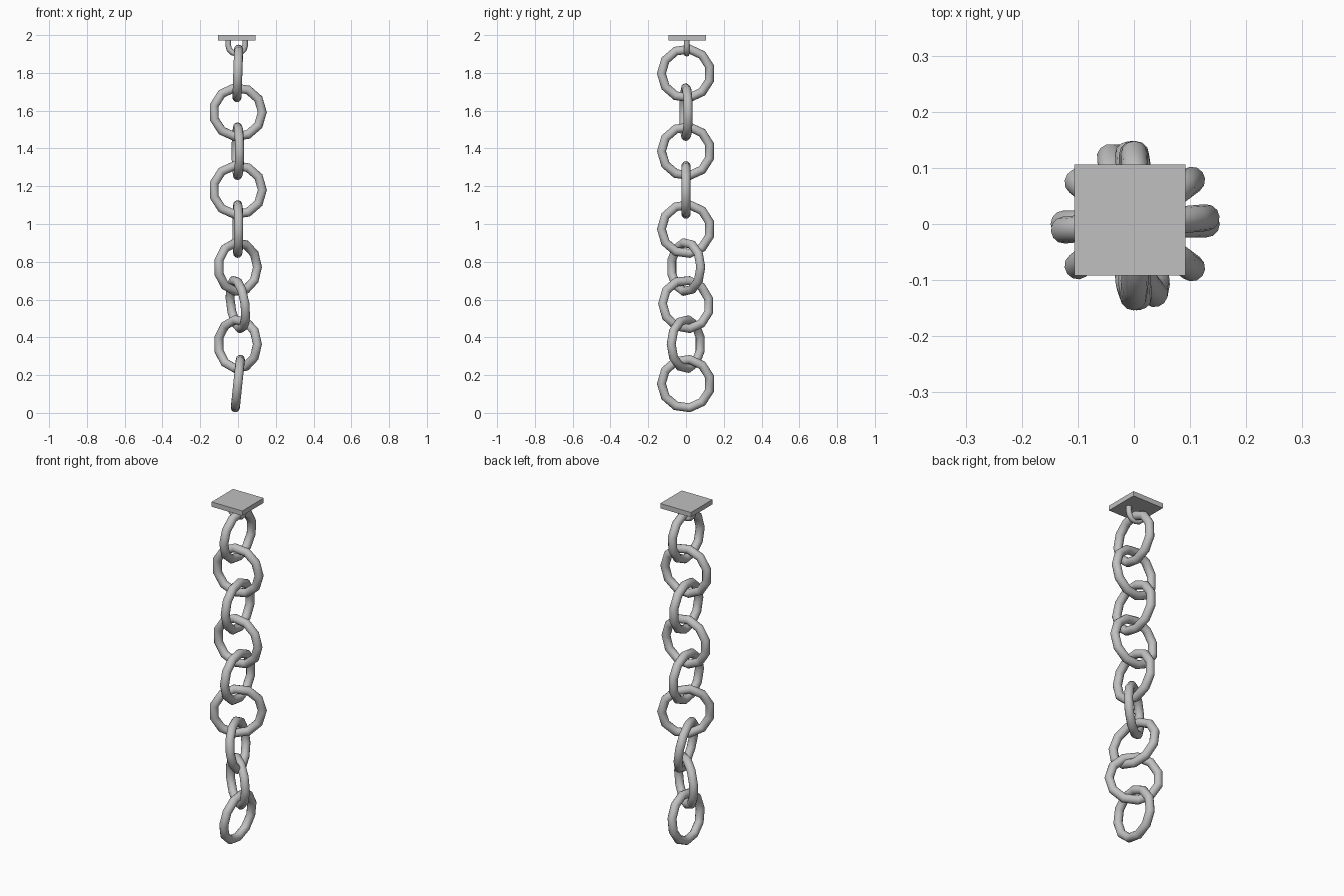
import bpy
from math import radians, sin, cos, pi
from mathutils import Matrix

cube = bpy.data.objects.get("Cube")
if cube:
    bpy.data.objects.remove(cube, do_unlink=True)

# Single grey metal
metal = bpy.data.materials.new("grey_metal")
metal.use_nodes = True
GREY = (0.53, 0.53, 0.53, 1.0)
metal.diffuse_color = GREY
metal.node_tree.nodes["Principled BSDF"].inputs["Base Color"].default_value = GREY


def finish(obj, name, smooth=True):
    obj.name = name
    obj.data.materials.clear()
    obj.data.materials.append(metal)
    if smooth:
        bpy.ops.object.shade_smooth_by_angle(angle=radians(60))


# Square ceiling plate
bpy.ops.mesh.primitive_cube_add(size=1, location=(-0.007, 0.007, 1.986))
plate = bpy.context.object
plate.scale = (0.198, 0.198, 0.028)
bpy.ops.object.transform_apply(location=False, rotation=False, scale=True)
finish(plate, "ceiling_plate", smooth=False)

# U-shaped staple under the plate
curve = bpy.data.curves.new("staple", "CURVE")
curve.dimensions = "3D"
curve.bevel_depth = 0.015
curve.bevel_resolution = 2
arc = [(0.045 * cos(pi + pi * i / 6), 1.946 + 0.045 * sin(pi + pi * i / 6))
       for i in range(7)]
path = [(-0.045, 1.98)] + arc + [(0.045, 1.98)]
spline = curve.splines.new("POLY")
spline.points.add(len(path) - 1)
for point, (x, z) in zip(spline.points, path):
    point.co = (x - 0.007, 0.004, z, 1)
staple = bpy.data.objects.new("staple", curve)
bpy.context.collection.objects.link(staple)
bpy.ops.object.select_all(action="DESELECT")
staple.select_set(True)
bpy.context.view_layer.objects.active = staple
bpy.ops.object.convert(target="MESH")
finish(bpy.context.object, "staple")

# Chain links from top to bottom: height, yaw, sideways lean
LINKS = [
    (1.797, -90, 2),
    (1.592, 5, 0),
    (1.385, -86, 0),
    (1.180, 0, 0),
    (0.973, -88, 0),
    (0.772, 37, 0),
    (0.574, -73, -8),
    (0.364, -37, 0),
    (0.155, -90, 6),
]
for number, (height, yaw, lean) in enumerate(LINKS, 1):
    bpy.ops.mesh.primitive_torus_add(
        major_segments=11, minor_segments=12,
        major_radius=0.130, minor_radius=0.024)
    link = bpy.context.object
    link.matrix_world = (
        Matrix.Translation((-0.001, 0, height))
        @ Matrix.Rotation(radians(lean), 4, "Y")
        @ Matrix.Rotation(radians(yaw), 4, "Z")
        @ Matrix.Rotation(radians(90), 4, "X"))
    finish(link, f"chain_link_{number}")
